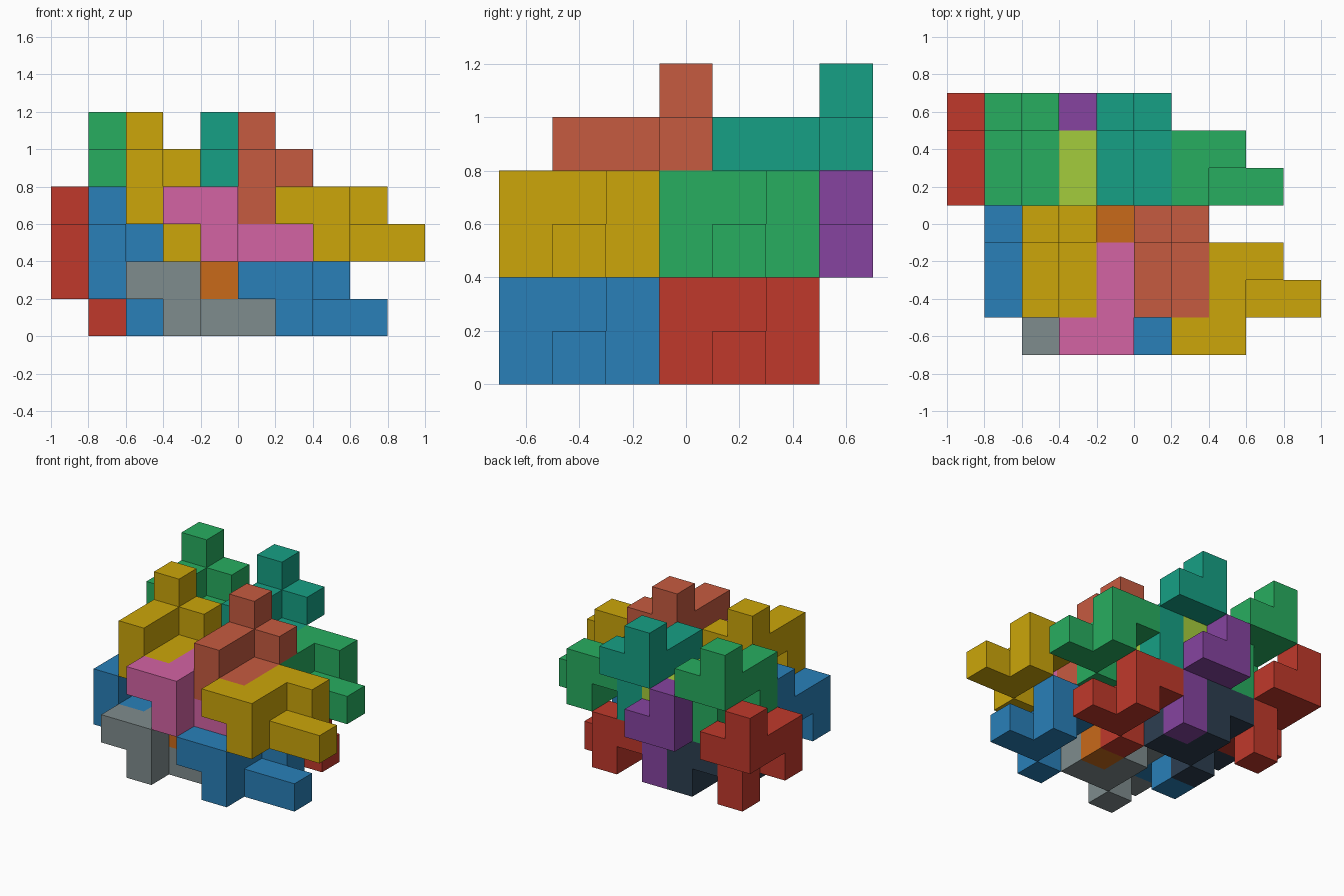
import bpy, bmesh
from itertools import product

if "Cube" in bpy.data.objects:
    bpy.data.objects.remove(bpy.data.objects["Cube"])

S = 0.2  # edge of one unit cube

# The same nine-cube piece in its two orientations (flat and upright)
FLAT = [(-1, -1, 0), (0, -1, 0), (0, 0, 0), (0, 1, 0), (1, 1, 0),
        (0, -1, -1), (1, 1, -1), (1, 0, -1), (2, 0, -1)]
UPRIGHT = [(0, 1, 1), (0, 1, 0), (0, 0, 0), (0, -1, 0), (0, -1, -1),
           (1, 1, 0), (1, -1, -1), (1, 0, -1), (1, 0, -2)]

PALETTE = {
    "red": "C0392B", "blue": "2980B9", "green": "27AE60", "yellow": "CCA60A",
    "purple": "8644A0", "orange": "C96A1A", "teal": "16A085", "navy": "2C3E50",
    "pink": "D363A4", "lime": "A4CC3C", "grey": "7F8C8D", "brick": "C65B40",
}


def linear(c):
    return c / 12.92 if c <= 0.04045 else ((c + 0.055) / 1.055) ** 2.4


def material(name):
    mat = bpy.data.materials.get(name)
    if not mat:
        mat = bpy.data.materials.new(name)
        h = PALETTE[name]
        rgb = [linear(int(h[n:n + 2], 16) / 255) for n in (0, 2, 4)]
        mat.diffuse_color = (*rgb, 1)
        mat.use_nodes = True
        mat.node_tree.nodes["Principled BSDF"].inputs["Base Color"].default_value = mat.diffuse_color
    return mat


def piece(name, cells, origin, colour):
    """Skin of a group of unit cubes, with coplanar faces merged."""
    cells = {tuple(o + d for o, d in zip(origin, c)) for c in cells}
    bm = bmesh.new()
    for cell in sorted(cells):
        for a, side in product(range(3), (0, 1)):
            neighbour = list(cell)
            neighbour[a] += 2 * side - 1
            if tuple(neighbour) in cells:
                continue
            quad = []
            for u, v in ((0, 0), (1, 0), (1, 1), (0, 1)):
                p = list(cell)
                p[a] += side
                p[(a + 1) % 3] += u
                p[(a + 2) % 3] += v
                quad.append(bm.verts.new(((p[0] - 5) * S, (p[1] - 3.5) * S, p[2] * S)))
            bm.faces.new(quad if side else quad[::-1])
    bmesh.ops.remove_doubles(bm, verts=bm.verts, dist=0.001)
    bmesh.ops.dissolve_limit(bm, angle_limit=0.01, verts=bm.verts, edges=bm.edges)
    mesh = bpy.data.meshes.new(name)
    bm.to_mesh(mesh)
    bm.free()
    mesh.materials.append(material(colour))
    bpy.context.collection.objects.link(bpy.data.objects.new(name, mesh))


# Interlocking lattice: layers step down, rows step back, columns step left
SETS = [
    ("flat_piece", FLAT, (7, 1, 3),
     ["yellow", "pink", "green", "lime", "blue", "grey", "red", "navy"]),
    ("upright_piece", UPRIGHT, (5, 2, 4),
     ["brick", "yellow", "teal", "green", "orange", "blue", "purple", "red"]),
]
for label, cells, (x, y, z), colours in SETS:
    for (layer, row, col), colour in zip(product((0, 1), repeat=3), colours):
        origin = (x - layer - row - 3 * col, y + 3 * row, z - 2 * layer)
        piece(f"{label}_{colour}", cells, origin, colour)
